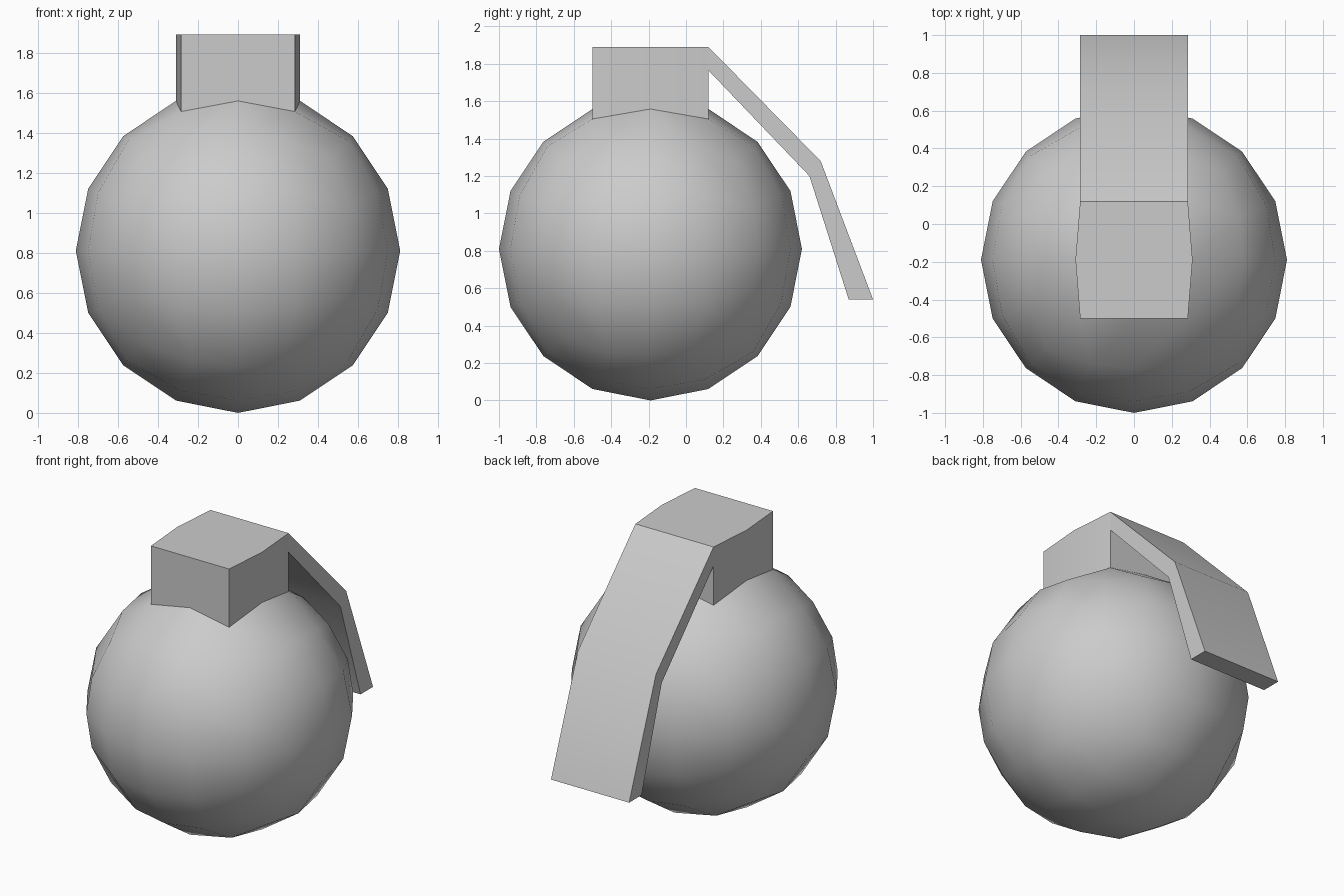
import bpy, bmesh
from math import tan, pi, radians

if "Cube" in bpy.data.objects:
    bpy.data.objects.remove(bpy.data.objects["Cube"])

R, CY, TOP, HALF_W = 0.81, -0.19, 1.89, 0.285


def finish(bm, name):
    bmesh.ops.recalc_face_normals(bm, faces=bm.faces)
    mesh = bpy.data.meshes.new(name)
    bm.to_mesh(mesh)
    bm.free()
    ob = bpy.data.objects.new(name, mesh)
    bpy.context.collection.objects.link(ob)
    bpy.ops.object.select_all(action='DESELECT')
    ob.select_set(True)
    bpy.context.view_layer.objects.active = ob
    bpy.ops.object.shade_smooth_by_angle(angle=radians(30))
    return ob


# Round body: a 4x4-per-side cube spread evenly onto a sphere
bm = bmesh.new()
bmesh.ops.create_cube(bm, size=2)
bmesh.ops.subdivide_edges(bm, edges=bm.edges[:], cuts=3, use_grid_fill=True)
cap_faces = [f for f in bm.faces
             if all(v.co.z > 0.99 and max(abs(v.co.x), abs(v.co.y)) < 0.6 for v in f.verts)]
cap_corners = [v for v in bm.verts
               if v.co.z > 0.99 and 0.4 < abs(v.co.x) < 0.6 and 0.4 < abs(v.co.y) < 0.6]
for v in bm.verts:
    v.co = [tan(c * pi / 4) for c in v.co]
    v.co = v.co.normalized() * R
    v.co.y += CY
    v.co.z += R

# Square the front and back of the neck, then raise it as the cap
for v in cap_corners:
    v.co = (HALF_W if v.co.x > 0 else -HALF_W,
            CY + (0.31 if v.co.y > CY else -0.31), 1.505)
result = bmesh.ops.extrude_face_region(bm, geom=cap_faces)
for item in result["geom"]:
    if isinstance(item, bmesh.types.BMVert):
        item.co.z = TOP
leftover = [f for f in cap_faces if f.is_valid]
if leftover:
    bmesh.ops.delete(bm, geom=leftover, context='FACES')
finish(bm, "body_and_cap")

# Bent lever: outer and inner path points (y, z), joined across the width
outer = [(0.12, TOP), (0.72, 1.28), (1.0, 0.54)]
inner = [(0.12, 1.765), (0.66, 1.20), (0.87, 0.54)]
bm = bmesh.new()
rings = [[bm.verts.new((x, *p)) for x, p in
          ((-HALF_W, o), (HALF_W, o), (HALF_W, i), (-HALF_W, i))]
         for o, i in zip(outer, inner)]
for a, b in zip(rings, rings[1:]):
    for k in range(4):
        n = (k + 1) % 4
        bm.faces.new((a[k], a[n], b[n], b[k]))
bm.faces.new(rings[0])
bm.faces.new(rings[-1])
finish(bm, "lever")
